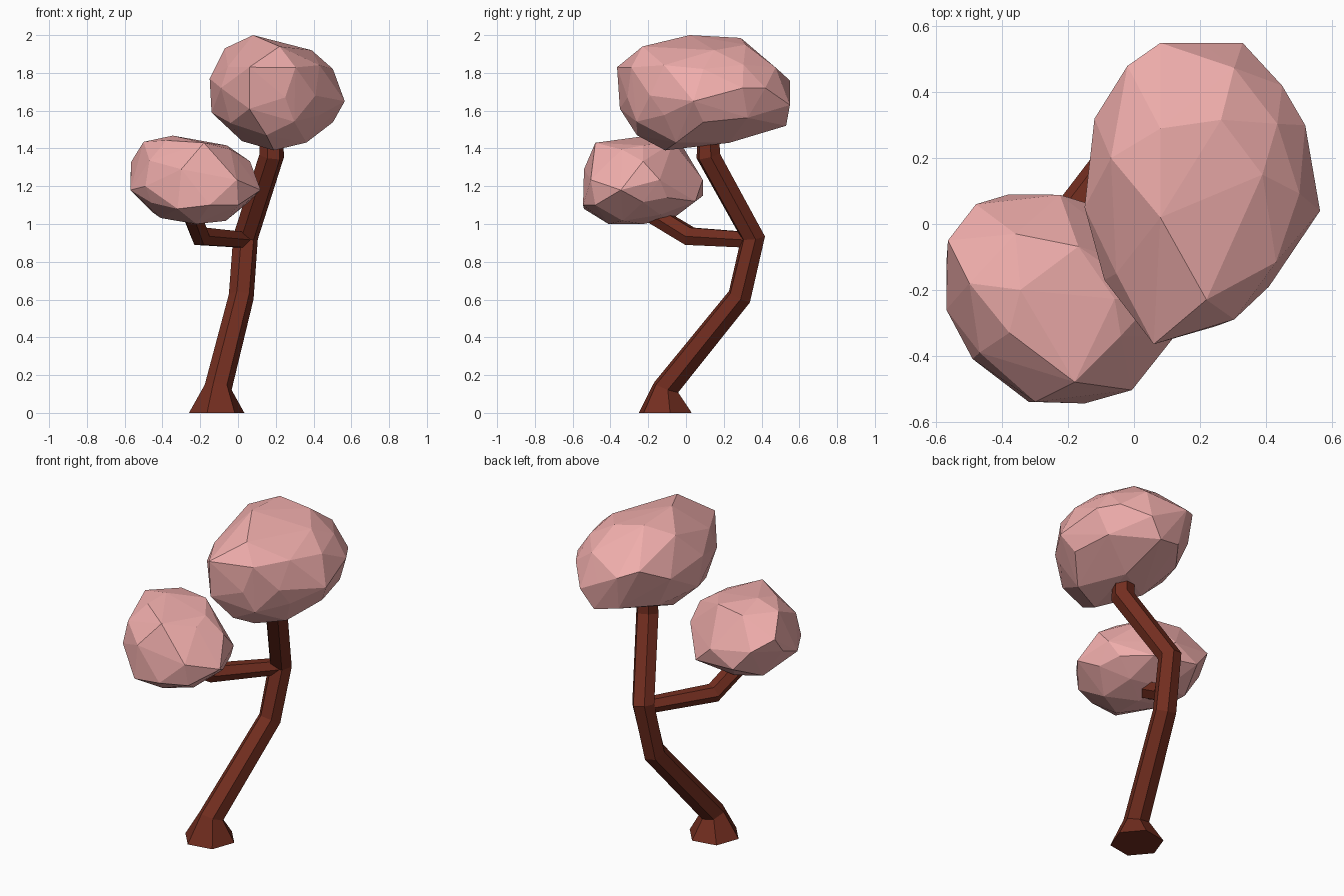
import bpy, bmesh, math
from mathutils import Vector

if "Cube" in bpy.data.objects:
    bpy.data.objects.remove(bpy.data.objects["Cube"])


def material(name, rgb):
    m = bpy.data.materials.new(name)
    m.diffuse_color = (*rgb, 1)
    m.use_nodes = True
    m.node_tree.nodes["Principled BSDF"].inputs["Base Color"].default_value = m.diffuse_color
    return m


bark = material("bark", (0.17, 0.027, 0.014))
leaf = material("blossom", (0.87, 0.42, 0.41))


def finish(bm, name, mat):
    bmesh.ops.recalc_face_normals(bm, faces=bm.faces[:])
    me = bpy.data.meshes.new(name)
    bm.to_mesh(me)
    bm.free()
    me.materials.append(mat)
    ob = bpy.data.objects.new(name, me)
    bpy.context.collection.objects.link(ob)
    return ob


def limb(name, path, ref, turn=0, flat_start=False, sides=6):
    """Six-sided tube along (x, y, z, radius) points."""
    bm = bmesh.new()
    pts = [Vector(p[:3]) for p in path]
    rings = []
    for i, p in enumerate(pts):
        t = Vector()
        if i > 0:
            t += (p - pts[i - 1]).normalized()
        if i < len(pts) - 1:
            t += (pts[i + 1] - p).normalized()
        if flat_start and i == 0:
            t = Vector((0, 0, 1))
        t.normalize()
        u = (Vector(ref) - t * t.dot(Vector(ref))).normalized()
        v = t.cross(u)
        angles = [turn + math.tau * k / sides for k in range(sides)]
        rings.append([bm.verts.new(p + path[i][3] * (u * math.cos(a) + v * math.sin(a)))
                      for a in angles])
    for a, b in zip(rings, rings[1:]):
        for k in range(sides):
            n = (k + 1) % sides
            bm.faces.new((a[k], a[n], b[n], b[k]))
    bm.faces.new(rings[0])
    bm.faces.new(rings[-1])
    return finish(bm, name, bark)


def canopy(name, lo, hi, corners):
    """Low-poly ball: a few set corners, the rest of an icosphere eased between them, hulled."""
    lo, hi = Vector(lo), Vector(hi)
    mid, half = (lo + hi) / 2, (hi - lo) / 2

    def unit(p):
        return Vector([(p[i] - mid[i]) / half[i] for i in range(3)])

    goals = [unit(p) for p in corners]
    bm = bmesh.new()
    bmesh.ops.create_icosphere(bm, subdivisions=2, radius=1)
    points = list(goals)
    for v in bm.verts:
        d = v.co.normalized()
        near = [((d - g.normalized()).length, g.length) for g in goals]
        if min(near)[0] < 0.38:
            continue
        w = [math.exp(-(n * n) / 0.12) for n, _ in near]
        r = (sum(a * n[1] for a, n in zip(w, near)) + 0.05) / (sum(w) + 0.05)
        points.append(Vector([max(-1, min(1, c)) for c in d * r * 0.96]))
    bm.clear()
    for p in points:
        bm.verts.new([mid[i] + half[i] * p[i] for i in range(3)])
    bmesh.ops.convex_hull(bm, input=bm.verts[:])
    loose = [v for v in bm.verts if not v.link_faces]
    bmesh.ops.delete(bm, geom=loose, context='VERTS')
    return finish(bm, name, leaf)


# trunk with flared foot
limb("trunk", [(-0.113, -0.11, 0, 0.149), (-0.105, -0.105, 0.135, 0.073),
               (0.017, 0.283, 0.615, 0.067), (0.04, 0.355, 0.93, 0.067),
               (0.178, 0.118, 1.36, 0.067), (0.178, 0.118, 1.52, 0.06)],
     (1, 0, 0), math.radians(10), True)

# side branch
limb("branch", [(0.04, 0.345, 0.915, 0.047), (-0.2, 0.02, 0.935, 0.055),
                (-0.28, -0.33, 1.145, 0.055)],
     (0, 0, 1), math.radians(90))

# large upper canopy
canopy("upper_canopy", (-0.15, -0.365, 1.39), (0.565, 0.55, 2.0),
       [(0.06, -0.365, 1.83), (0.08, 0.02, 2.0), (0.08, 0.29, 1.985), (0.22, -0.23, 1.94),
        (0.39, 0.15, 1.92), (-0.07, 0.2, 1.93), (-0.15, 0.05, 1.77), (-0.14, 0.08, 1.59),
        (0.565, 0.04, 1.65), (0.52, 0.3, 1.72), (0.19, -0.11, 1.39), (0.33, 0.55, 1.63),
        (0.08, 0.55, 1.76), (0.25, 0.53, 1.52), (0.15, -0.26, 1.47), (0.41, -0.19, 1.68),
        (0.06, -0.35, 1.61), (0.25, -0.31, 1.67), (-0.09, -0.17, 1.72), (0.45, 0.42, 1.72),
        (-0.02, 0.48, 1.8), (0.25, 0.23, 1.43), (-0.12, 0.32, 1.72)])

# small lower canopy
canopy("lower_canopy", (-0.57, -0.545, 1.0), (0.12, 0.09, 1.468),
       [(-0.345, -0.2, 1.468), (-0.5, -0.18, 1.435), (-0.57, -0.26, 1.18), (-0.565, -0.05, 1.33),
        (-0.22, -0.41, 1.0), (0.12, -0.345, 1.18), (-0.32, -0.54, 1.08), (-0.15, -0.545, 1.1),
        (-0.38, 0.09, 1.15), (-0.1, 0.05, 1.12), (-0.04, -0.34, 1.395), (-0.18, -0.48, 1.43),
        (0.0, -0.48, 1.1), (-0.45, -0.1, 1.06), (-0.49, -0.41, 1.2), (-0.36, -0.03, 1.43),
        (-0.48, 0.06, 1.27), (-0.3, -0.54, 1.29), (0.02, -0.1, 1.14), (-0.11, -0.06, 1.28)])
